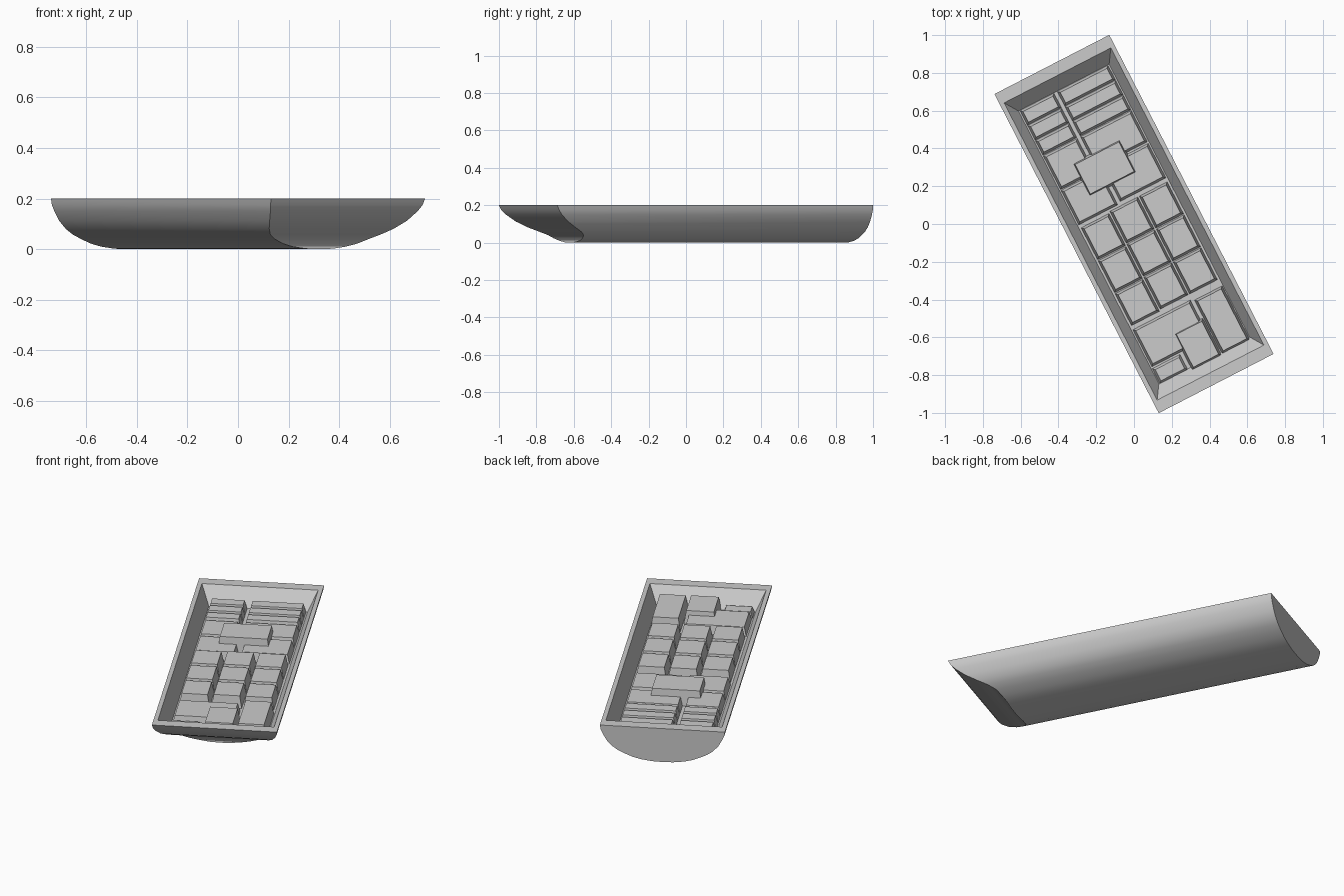
import bpy, math
from mathutils import Matrix

if "Cube" in bpy.data.objects:
    bpy.data.objects.remove(bpy.data.objects["Cube"])

ROT = Matrix.Rotation(math.radians(27.25), 4, 'Z')  # barge lies diagonally
TOP, FLOOR = 0.20, 0.10


def make_object(name, verts, faces):
    mesh = bpy.data.meshes.new(name)
    mesh.from_pydata(verts, [], faces)
    mesh.update()
    obj = bpy.data.objects.new(name, mesh)
    obj.matrix_world = ROT
    bpy.context.collection.objects.link(obj)
    return obj


# Hull: (half width, height, bow position) for each level from rim to keel
levels = [(.342, .20, .950), (.338, .175, .937), (.327, .15, .915), (.305, .112, .865),
          (.276, .08, .805), (.245, .058, .755), (.208, .04, .722), (.165, .022, .708),
          (.118, .010, .70), (.06, .002, .70), (0, 0, .70)]
section = [(-w, z, b) for w, z, b in levels] + [(w, z, b) for w, z, b in levels[-2::-1]]
n = len(section)
verts = [(x, .95, z) for x, z, b in section] + [(x, -b, z) for x, z, b in section]
faces = [tuple(range(n))]                                             # flat stern
faces += [(i, i + n, i + n + 1, i + 1) for i in range(n - 1)]         # curved shell
k = n // 2
faces += [(n + i, n + n - 1 - i, n + n - 2 - i, n + i + 1) for i in range(k - 1)]  # raked bow
faces.append((n + k - 1, n + k + 1, n + k))

# Rim and sloping cargo well inside the hull
m = len(verts)


def rect(hx, hy, z):
    return [(-hx, hy, z), (hx, hy, z), (hx, -hy, z), (-hx, -hy, z)]


verts += rect(.318, .885, TOP) + rect(.27, .812, FLOOR)
outer = [0, n - 1, 2 * n - 1, n]
for i in range(4):
    j = (i + 1) % 4
    faces.append((outer[i], m + i, m + j, outer[j]))
    faces.append((m + i, m + 4 + i, m + 4 + j, m + j))
faces.append((m + 4, m + 7, m + 6, m + 5))
hull = make_object("hull", verts, faces)

import bmesh
bm = bmesh.new()
bm.from_mesh(hull.data)
bmesh.ops.recalc_face_normals(bm, faces=bm.faces)
bm.to_mesh(hull.data)
bm.free()
bpy.context.view_layer.objects.active = hull
hull.select_set(True)
bpy.ops.object.shade_smooth_by_angle(angle=math.radians(32))


# Cargo: tapered crates standing on the well floor
def crate(name, x0, x1, y0, y1, top, taper=.012):
    t = taper
    v = [(x0, y0, FLOOR), (x1, y0, FLOOR), (x1, y1, FLOOR), (x0, y1, FLOOR),
         (x0 + t, y0 + t, top), (x1 - t, y0 + t, top),
         (x1 - t, y1 - t, top), (x0 + t, y1 - t, top)]
    f = [(3, 2, 1, 0), (4, 5, 6, 7)] + [(i, (i + 1) % 4, 4 + (i + 1) % 4, 4 + i) for i in range(4)]
    make_object(name, v, f)


# Slim crates at the stern, two columns of three
for r in range(3):
    y1 = .81 - r * .089
    crate(f"slim_crate_left_{r}", -.262, -.06, y1 - .087, y1, .155)
    crate(f"slim_crate_right_{r}", -.04, .262, y1 - .087, y1, .155)

# Low crates around the raised one
crate("low_crate_left", -.262, -.06, .34, .54, .15)
crate("low_crate_right", -.04, .262, .355, .54, .15)
crate("mid_crate_left", -.262, -.03, .13, .335, .15)
crate("mid_crate_right", -.01, .262, .14, .345, .15)
crate("raised_crate", -.145, .14, .235, .435, .19)

# Three by three block of crates amidships
for c, (x0, x1, dy) in enumerate([(-.258, -.092, -.008), (-.083, .083, 0), (.092, .258, 0)]):
    for r in range(3):
        y1 = .118 - r * .196 + dy
        crate(f"middle_crate_{c}_{r}", x0, x1, y1 - .19, y1, .17)

# Crates toward the bow
crate("bow_crate_wide", -.262, .08, -.715, -.495, .15)
crate("bow_crate_tall", -.08, .095, -.83, -.61, .175)
crate("bow_crate_long", .1, .265, -.825, -.505, .175)
crate("bow_crate_small", -.265, -.1, -.815, -.725, .135)
